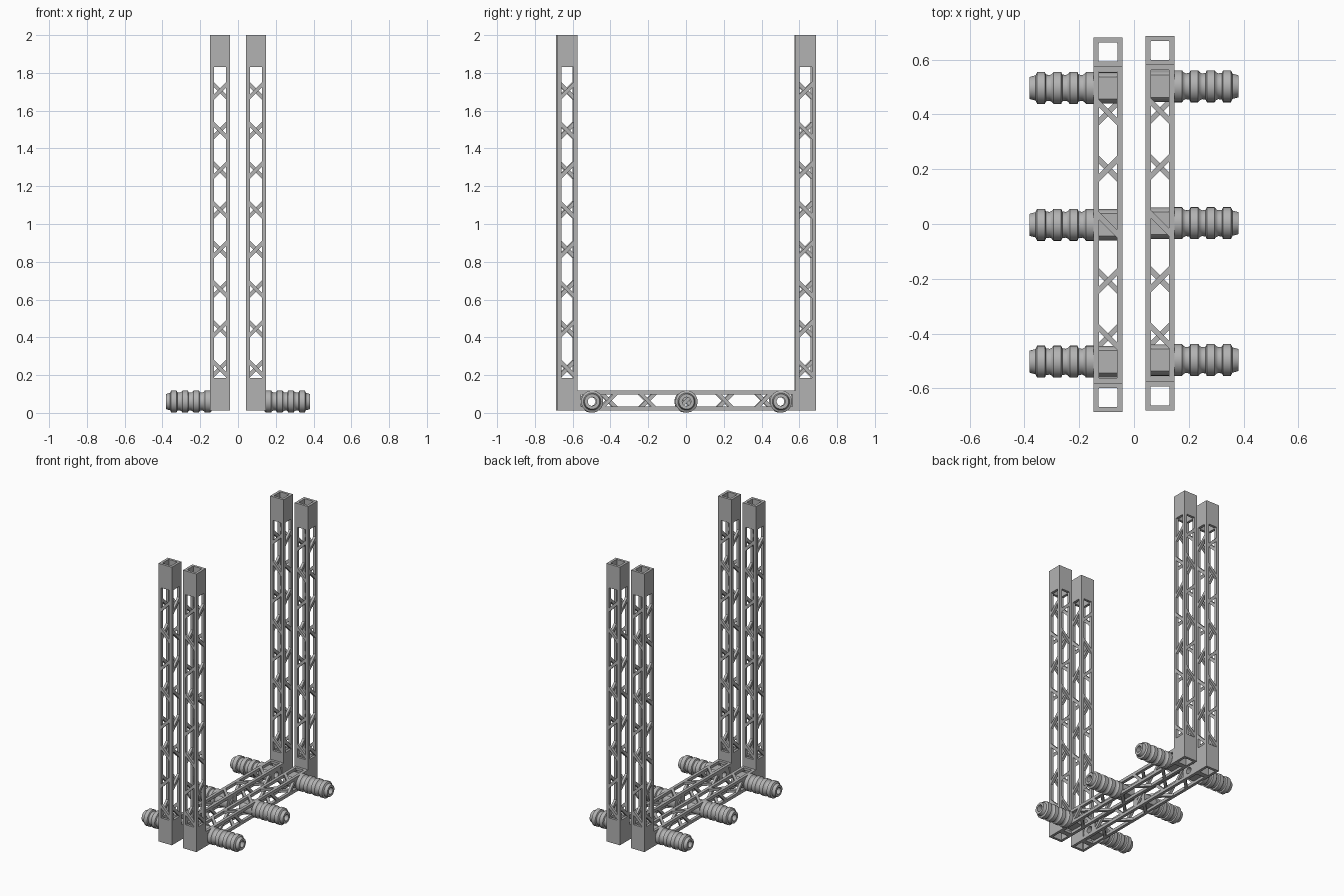
import bpy, bmesh, math
from mathutils import Matrix, Vector

if "Cube" in bpy.data.objects:
    bpy.data.objects.remove(bpy.data.objects["Cube"])

W = 0.106          # girder width
RAIL = 0.021       # corner rail thickness
WALL = 0.018       # plate thickness
H = W / 2
OPEN = H - RAIL    # half width of a window

grey = bpy.data.materials.new("light_grey")
grey.diffuse_color = (0.45, 0.45, 0.45, 1)
grey.use_nodes = True
grey.node_tree.nodes["Principled BSDF"].inputs["Base Color"].default_value = grey.diffuse_color


def finish(bm, name):
    bmesh.ops.recalc_face_normals(bm, faces=bm.faces)
    me = bpy.data.meshes.new(name)
    bm.to_mesh(me)
    bm.free()
    me.materials.append(grey)
    ob = bpy.data.objects.new(name, me)
    bpy.context.collection.objects.link(ob)
    return ob


def prism(bm, outline, x0, x1, rot):
    """Extrude a (y, z) outline from x0 to x1, turned about the z axis."""
    a = [bm.verts.new(rot @ Vector((x0, y, z))) for y, z in outline]
    b = [bm.verts.new(rot @ Vector((x1, y, z))) for y, z in outline]
    n = len(a)
    bm.faces.new(a)
    bm.faces.new(b[::-1])
    for i in range(n):
        j = (i + 1) % n
        bm.faces.new((a[i], a[j], b[j], b[i]))


def rect(y0, y1, z0, z1):
    return [(y0, z0), (y1, z0), (y1, z1), (y0, z1)]


def girder(name, z0, z1, win0, win1, bars, matrix):
    """Square lattice tube: corner rails, solid end plates, zigzag braces."""
    bm = bmesh.new()
    for q in range(4):
        rot = Matrix.Rotation(q * math.pi / 2, 3, 'Z')
        prism(bm, rect(OPEN, H, z0, z1), OPEN, H, rot)
        for lo, hi in ((z0, win0), (win1, z1)):
            prism(bm, rect(-OPEN, OPEN, lo, hi), H - WALL, H, rot)
        for k, c in enumerate(bars):
            s = OPEN * (-1 if k % 2 == 0 else 1)
            t = 0.014
            prism(bm, [(-OPEN, c - s - t), (OPEN, c + s - t),
                       (OPEN, c + s + t), (-OPEN, c - s + t)],
                  H - WALL, H, rot)
    bm.transform(matrix)
    return finish(bm, name)


def ring(name, profile, centre, side, clamp=None):
    """Revolve a closed (x, r) profile about the x axis."""
    bm = bmesh.new()
    seg = 32
    rows = []
    for i in range(seg):
        a = 2 * math.pi * i / seg
        row = []
        for x, r in profile:
            z = centre[2] + r * math.sin(a)
            if clamp:
                z = min(max(z, clamp[0]), clamp[1])
            row.append(bm.verts.new((side * x, centre[1] + r * math.cos(a), z)))
        rows.append(row)
    n = len(profile)
    for i in range(seg):
        p, q = rows[i], rows[(i + 1) % seg]
        for k in range(n):
            m = (k + 1) % n
            bm.faces.new((p[k], p[m], q[m], q[k]))
    ob = finish(bm, name)
    bpy.context.view_layer.objects.active = ob
    ob.select_set(True)
    bpy.ops.object.shade_smooth_by_angle(angle=math.radians(35))
    ob.select_set(False)


# Ribbed peg outline: four ribs with hollow grooves, then a narrower tip
BORE, RIB = 0.023, 0.0585
peg = [(0.14, BORE), (0.14, 0.050)]
for i in range(4):
    x = 0.147 + 0.0595 * i
    if i:
        peg += [(x - 0.004, 0.049), (x, RIB)]
    else:
        peg += [(x, RIB)]
    peg += [(x + 0.028, RIB), (x + 0.034, 0.051), (x + 0.042, 0.047)]
peg = [p for p in peg if p[0] < 0.355] + [(0.360, 0.046), (0.382, 0.040), (0.382, BORE)]
core = [(0.045, BORE), (0.045, 0.0575), (0.143, 0.0575), (0.143, BORE)]

BEAM_Z = 0.065
for side, label in ((-1, "left"), (1, "right")):
    cx, dy = side * 0.095, side * 0.003
    # Upright lattice posts
    for end, where in ((-1, "front"), (1, "back")):
        girder(f"{label}_{where}_post", 0.012, 2.0, 0.185, 1.83,
               [0.235 + 0.21 * k for k in range(8)],
               Matrix.Translation((cx, dy + end * 0.631, 0)))
    # Floor beam joining the posts
    girder(f"{label}_floor_beam", -0.578, 0.578, -0.56, 0.56,
           [0.205 * k for k in range(-2, 3)],
           Matrix.Translation((cx, dy, BEAM_Z)) @ Matrix.Rotation(-math.pi / 2, 4, 'X'))
    # Ribbed pegs and the sockets that hold them inside the beam
    for y, where in ((-0.5, "front"), (0, "middle"), (0.5, "back")):
        c = (0, y + dy, 0.06)
        ring(f"{label}_{where}_peg", peg, c, side)
        ring(f"{label}_{where}_socket", core, c, side, (BEAM_Z - 0.034, BEAM_Z + 0.034))
